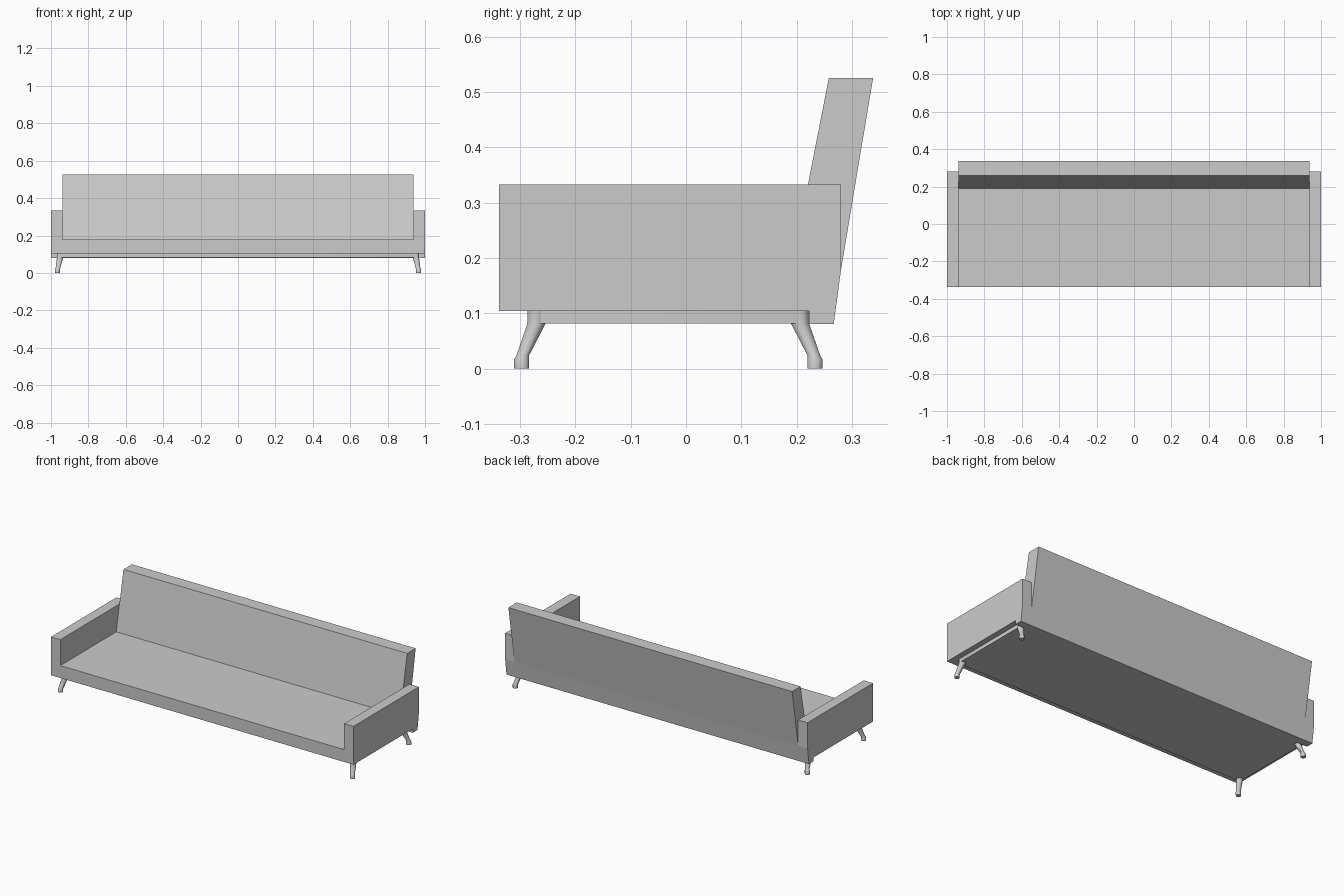
import bpy, bmesh, math

if "Cube" in bpy.data.objects:
    bpy.data.objects.remove(bpy.data.objects["Cube"])


def finish(name, bm):
    bmesh.ops.recalc_face_normals(bm, faces=bm.faces[:])
    mesh = bpy.data.meshes.new(name)
    bm.to_mesh(mesh)
    bm.free()
    obj = bpy.data.objects.new(name, mesh)
    bpy.context.collection.objects.link(obj)
    return obj


def smooth(obj):
    bpy.ops.object.select_all(action='DESELECT')
    obj.select_set(True)
    bpy.context.view_layer.objects.active = obj
    bpy.ops.object.shade_smooth_by_angle(angle=math.radians(50))


def prism(name, profile, x0, x1):
    """Extrude a (y, z) side profile along x."""
    bm = bmesh.new()
    face = bm.faces.new([bm.verts.new((x0, y, z)) for y, z in profile])
    ext = bmesh.ops.extrude_face_region(bm, geom=[face])
    moved = [v for v in ext["geom"] if isinstance(v, bmesh.types.BMVert)]
    bmesh.ops.translate(bm, verts=moved, vec=(x1 - x0, 0, 0))
    return finish(name, bm)


def leg(name, side, end):
    """Splayed leg lofted through rings: z, x, y, x radius, y radius."""
    rings = [(0, .9655, .265, .0135, .0135), (.017, .9655, .265, .0135, .0135),
             (.024, .963, .263, .0125, .0115), (.083, .951, .2375, .017, .0165),
             (.104, .951, .2375, .017, .0165)]
    bm = bmesh.new()
    k = 1 / math.cos(math.pi / 8)
    loops = []
    for z, x, y, rx, ry in rings:
        loops.append([bm.verts.new((side * (x + rx * k * math.cos(a)),
                                    end * (y + ry * k * math.sin(a)) - .032, z))
                      for a in [math.pi / 4 * (i + .5) for i in range(8)]])
    for lo, hi in zip(loops, loops[1:]):
        for i in range(8):
            j = (i + 1) % 8
            bm.faces.new((lo[i], lo[j], hi[j], hi[i]))
    bm.faces.new(loops[0])
    bm.faces.new(loops[-1])
    smooth(finish(name, bm))


# Body: seat base and arms in one piece, with a lip under the back
body = prism("seat_and_arms", [(-.338, .104), (.222, .104), (.222, .081), (.267, .081),
                               (.28, .178), (.28, .333), (-.338, .333)], -1, 1)

# Cut the seat space between the arms
cutter = prism("seat_cutter", [(-.5, .178), (.5, .178), (.5, .5), (-.5, .5)], -.938, .938)
cutter.hide_render = True
cut = body.modifiers.new("seat_space", 'BOOLEAN')
cut.operation = 'DIFFERENCE'
cut.solver = 'EXACT'
cut.object = cutter
bpy.context.view_layer.objects.active = body
bpy.ops.object.modifier_apply(modifier=cut.name)
bpy.data.objects.remove(cutter)

# Leaning backrest
prism("backrest", [(.19, .178), (.28, .178), (.338, .525), (.258, .525)], -.938, .938)

# Shallow base slab under the seat, with rounded corners
bm = bmesh.new()
corners = []
for i, (sx, sy) in enumerate([(1, 1), (-1, 1), (-1, -1), (1, -1)]):
    for j in range(4):
        a = math.pi / 2 * (i + j / 3)
        corners.append(bm.verts.new((sx * .951 + .016 * math.cos(a),
                                     sy * .2375 - .032 + .016 * math.sin(a), .082)))
ext = bmesh.ops.extrude_face_region(bm, geom=[bm.faces.new(corners)])
bmesh.ops.translate(bm, vec=(0, 0, .022),
                    verts=[v for v in ext["geom"] if isinstance(v, bmesh.types.BMVert)])
smooth(finish("base_slab", bm))

# Four legs
for side, s in (("left", -1), ("right", 1)):
    leg(side + "_front_leg", s, -1)
    leg(side + "_back_leg", s, 1)
